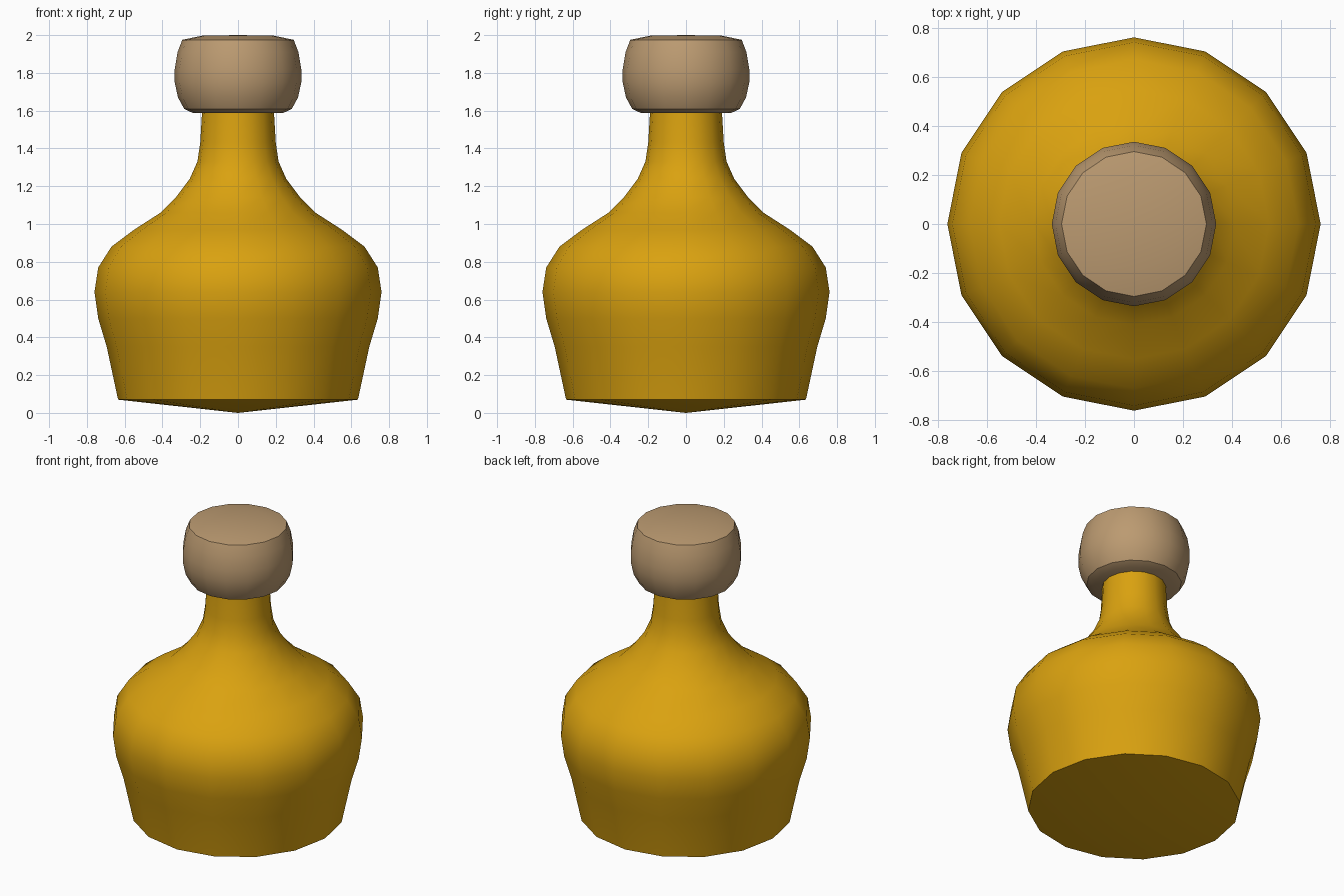
import bpy
import bmesh
import math

SIDES = 16

cube = bpy.data.objects.get("Cube")
if cube:
    bpy.data.objects.remove(cube)


def make_material(name, color):
    mat = bpy.data.materials.new(name)
    mat.use_nodes = True
    mat.diffuse_color = color
    mat.node_tree.nodes["Principled BSDF"].inputs["Base Color"].default_value = color
    return mat


def lathe(name, profile, mat):
    """Spin a bottom-to-top profile around z; points on the axis become poles."""
    bm = bmesh.new()
    rings = []
    for r, z in profile:
        if r == 0:
            rings.append([bm.verts.new((0, 0, z))] * SIDES)
        else:
            angles = [math.tau * i / SIDES for i in range(SIDES)]
            rings.append([bm.verts.new((r * math.cos(a), r * math.sin(a), z)) for a in angles])
    for low, high in zip(rings, rings[1:]):
        for i in range(SIDES):
            j = (i + 1) % SIDES
            corners = [low[i], low[j], high[j], high[i]]
            bm.faces.new(list(dict.fromkeys(corners)))
    bmesh.ops.recalc_face_normals(bm, faces=bm.faces)
    mesh = bpy.data.meshes.new(name)
    bm.to_mesh(mesh)
    bm.free()
    mesh.materials.append(mat)
    obj = bpy.data.objects.new(name, mesh)
    bpy.context.collection.objects.link(obj)
    bpy.ops.object.select_all(action="DESELECT")
    obj.select_set(True)
    bpy.context.view_layer.objects.active = obj
    bpy.ops.object.shade_smooth_by_angle(angle=math.radians(35))
    return obj


amber = make_material("amber_glass", (0.70, 0.36, 0.005, 1))
cork = make_material("cork", (0.50, 0.325, 0.165, 1))

# Round-shouldered flask with a shallow pointed base
lathe("bottle", [
    (0, 0), (0.635, 0.07), (0.695, 0.35), (0.74, 0.5), (0.76, 0.64),
    (0.74, 0.77), (0.67, 0.88), (0.55, 0.97), (0.41, 1.06), (0.33, 1.14),
    (0.255, 1.24), (0.215, 1.33), (0.2, 1.43), (0.19, 1.6), (0, 1.6),
], amber)

# Bulging stopper with slightly domed ends
lathe("stopper", [
    (0, 1.585), (0.24, 1.588), (0.285, 1.61), (0.318, 1.67), (0.335, 1.75),
    (0.335, 1.82), (0.32, 1.91), (0.295, 1.975), (0.19, 1.997), (0, 2.0),
], cork)
